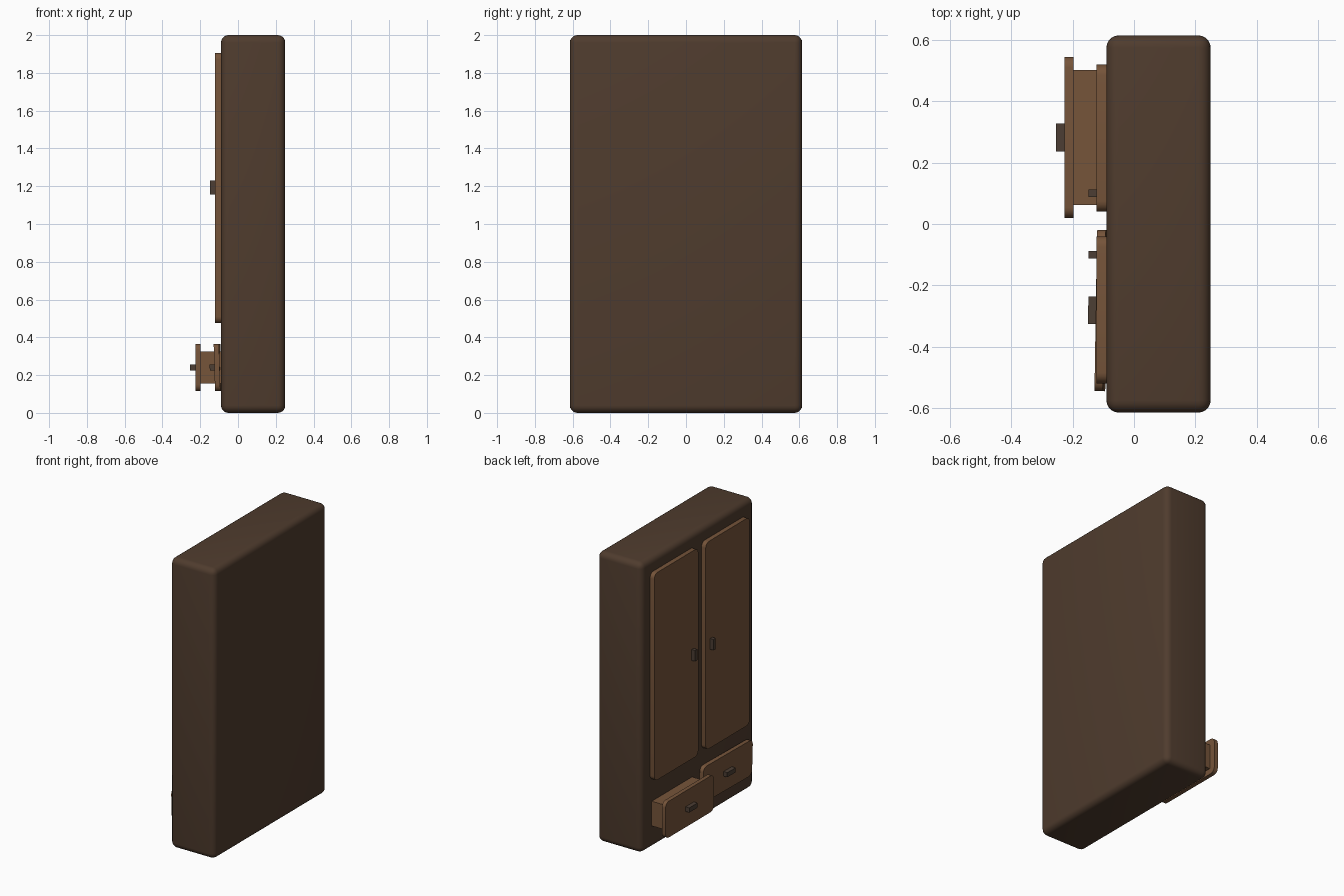
import bpy, bmesh, math
from mathutils import Matrix, Vector, Euler

old = bpy.data.objects.get("Cube")
if old:
    bpy.data.objects.remove(old)


def material(name, rgb):
    m = bpy.data.materials.new(name)
    m.use_nodes = True
    colour = (*rgb, 1)
    m.diffuse_color = colour
    m.node_tree.nodes["Principled BSDF"].inputs["Base Color"].default_value = colour
    return m


DARK = material("dark wood", (0.079, 0.045, 0.027))
WARM = material("warm wood", (0.180, 0.089, 0.042))
HANDLE = material("handle brown", (0.072, 0.048, 0.034))


def block(name, lo, hi, mat, radius=0, all_edges=False, matrix=None):
    """Box between two corners; rounds all edges, or only those running along x."""
    lo, hi = Vector(lo), Vector(hi)
    bm = bmesh.new()
    bmesh.ops.create_cube(bm, size=1, matrix=Matrix.LocRotScale((lo + hi) / 2, None, hi - lo))
    if radius:
        edges = [e for e in bm.edges
                 if all_edges or abs(e.verts[0].co.x - e.verts[1].co.x) > 1e-4]
        bmesh.ops.bevel(bm, geom=edges, offset=radius, segments=5,
                        profile=0.5, affect='EDGES')
    if matrix:
        bm.transform(matrix)
    bmesh.ops.recalc_face_normals(bm, faces=bm.faces)
    mesh = bpy.data.meshes.new(name)
    bm.to_mesh(mesh)
    bm.free()
    mesh.materials.append(mat)
    obj = bpy.data.objects.new(name, mesh)
    bpy.context.collection.objects.link(obj)
    if radius:
        bpy.ops.object.select_all(action='DESELECT')
        obj.select_set(True)
        bpy.context.view_layer.objects.active = obj
        bpy.ops.object.shade_smooth_by_angle(angle=math.radians(35))
    return obj


# Cabinet body
block("cabinet_body", (-0.09, -0.615, 0), (0.25, 0.615, 2), DARK, 0.04, True)

# Tall doors with upright handles
for side, c in (("left", 0.28), ("right", -0.28)):
    block(side + "_door", (-0.122, c - 0.24, 0.475), (-0.085, c + 0.24, 1.905), WARM, 0.035)
    h = math.copysign(0.1, c)
    block(side + "_door_handle", (-0.148, h - 0.012, 1.155), (-0.115, h + 0.012, 1.23), HANDLE)


# Drawers: front panel, box behind it and a wide handle, placed by a matrix
def drawer(side, location, tilt=(0, 0, 0)):
    m = Matrix.LocRotScale(Vector(location), Euler(tilt), None)
    block(side + "_drawer_front", (0, -0.263, -0.125), (0.028, 0.263, 0.125), WARM, 0.035, matrix=m)
    block(side + "_drawer_box", (0.02, -0.22, -0.085), (0.3, 0.22, 0.085), WARM, matrix=m)
    block(side + "_drawer_handle", (-0.028, -0.045, -0.016), (0.01, 0.045, 0.016), HANDLE, matrix=m)


drawer("left", (-0.226, 0.282, 0.24))
drawer("right", (-0.121, -0.282, 0.24), (0, -0.03, -0.016))
